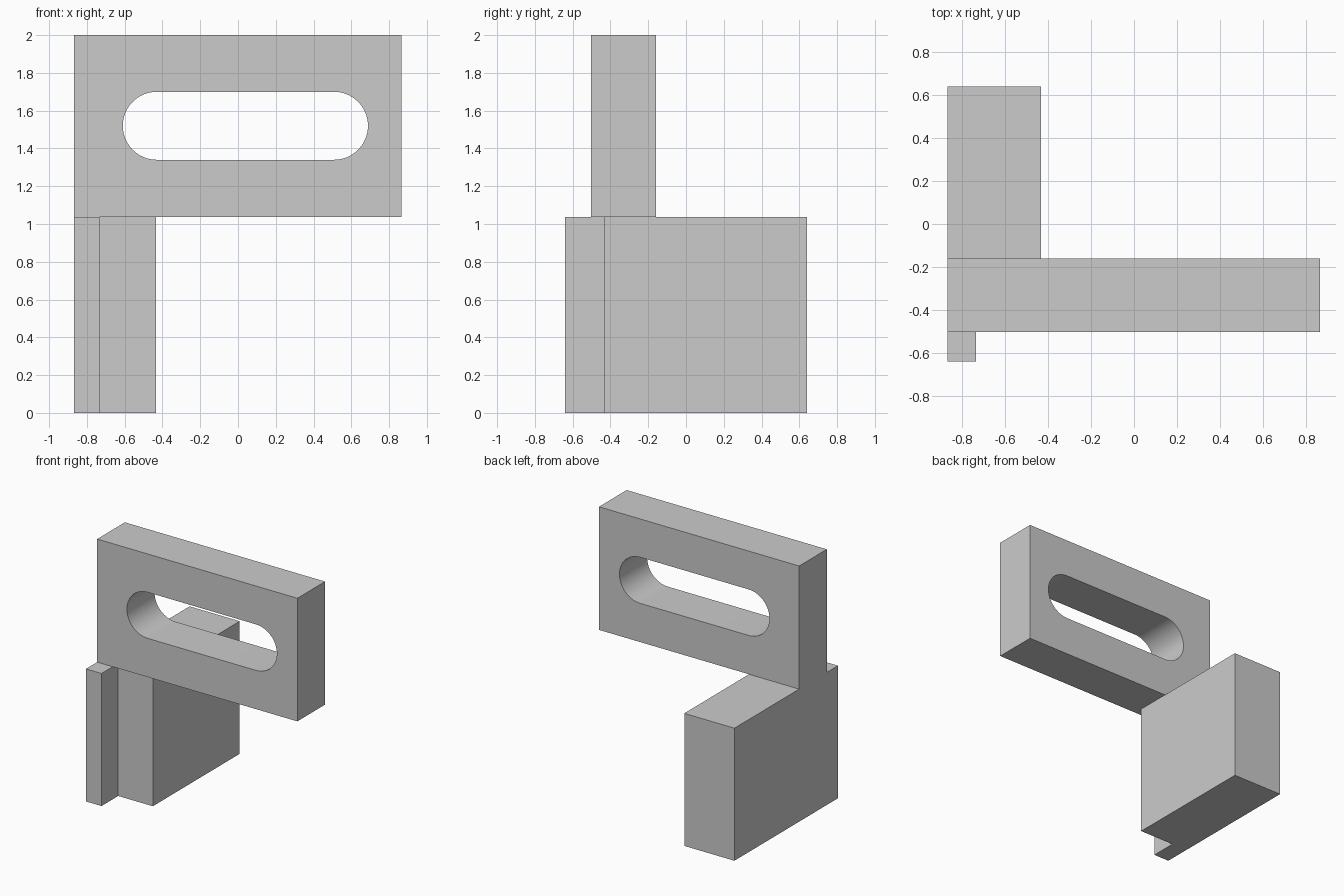
import bpy, bmesh
from math import pi, sin, cos, radians

if "Cube" in bpy.data.objects:
    bpy.data.objects.remove(bpy.data.objects["Cube"])


def prism(name, profile, axis, start, end):
    """Extrude a closed 2D profile along 'y' (x,z profile) or 'z' (x,y profile)."""
    bm = bmesh.new()
    place = (lambda a, b: (a, start, b)) if axis == 'y' else (lambda a, b: (a, b, start))
    face = bm.faces.new([bm.verts.new(place(a, b)) for a, b in profile])
    moved = bmesh.ops.extrude_face_region(bm, geom=[face])['geom']
    d = end - start
    bmesh.ops.translate(bm, vec=(0, d, 0) if axis == 'y' else (0, 0, d),
                        verts=[v for v in moved if isinstance(v, bmesh.types.BMVert)])
    bmesh.ops.recalc_face_normals(bm, faces=bm.faces)
    mesh = bpy.data.meshes.new(name)
    bm.to_mesh(mesh)
    bm.free()
    ob = bpy.data.objects.new(name, mesh)
    bpy.context.collection.objects.link(ob)
    return ob


LEFT, RIGHT, SPLIT = -0.867, 0.865, 1.037

# Lower block with the thin lip at its front left corner
prism("base_block", [(LEFT, -0.64), (-0.733, -0.64), (-0.733, -0.434),
                     (-0.433, -0.434), (-0.433, 0.64), (LEFT, 0.64)], 'z', 0, SPLIT)

# Upright plate
plate = prism("slotted_plate", [(LEFT, SPLIT), (RIGHT, SPLIT), (RIGHT, 2), (LEFT, 2)],
              'y', -0.502, -0.16)

# Rounded slot cut through the plate
R, N, CZ = 0.18, 32, 1.52
slot = [(cx + R * cos(a0 + pi * i / N), CZ + R * sin(a0 + pi * i / N))
        for cx, a0 in ((0.508, -pi / 2), (-0.43, pi / 2)) for i in range(N + 1)]
cutter = prism("slot_cutter", slot, 'y', -0.7, 0.1)
cutter.hide_render = True
cut = plate.modifiers.new("slot", 'BOOLEAN')
cut.operation = 'DIFFERENCE'
cut.solver = 'EXACT'
cut.object = cutter

bpy.context.view_layer.objects.active = plate
plate.select_set(True)
bpy.ops.object.modifier_apply(modifier=cut.name)
bpy.data.objects.remove(cutter)
bpy.ops.object.shade_smooth_by_angle(angle=radians(30))
